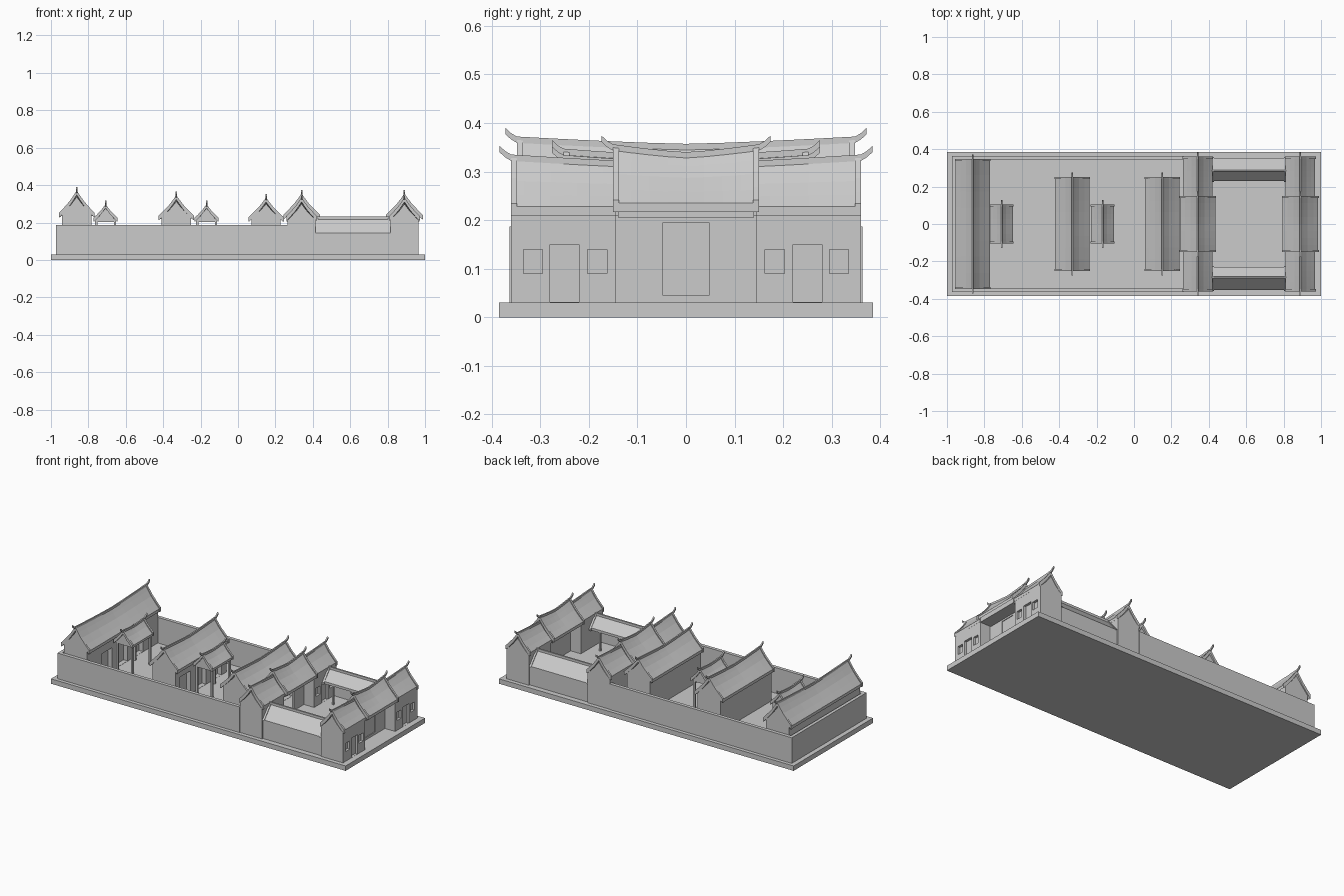
import bpy, bmesh

if "Cube" in bpy.data.objects:
    bpy.data.objects.remove(bpy.data.objects["Cube"])

mat = bpy.data.materials.new("stone_grey")
mat.diffuse_color = (0.6, 0.6, 0.6, 1)
mat.use_nodes = True
mat.node_tree.nodes["Principled BSDF"].inputs["Base Color"].default_value = mat.diffuse_color


def make(name, verts, faces):
    me = bpy.data.meshes.new(name)
    me.from_pydata(verts, [], faces)
    bm = bmesh.new()
    bm.from_mesh(me)
    bmesh.ops.recalc_face_normals(bm, faces=bm.faces)
    bm.to_mesh(me)
    bm.free()
    me.materials.append(mat)
    ob = bpy.data.objects.new(name, me)
    bpy.context.collection.objects.link(ob)
    return ob


def loft(name, rings):
    """Join equal closed rings and cap both ends."""
    n = len(rings[0])
    verts = [v for r in rings for v in r]
    faces = [tuple(range(n)), tuple(range(len(verts) - n, len(verts)))]
    for k in range(len(rings) - 1):
        a, b = k * n, (k + 1) * n
        faces += [(a + i, a + (i + 1) % n, b + (i + 1) % n, b + i) for i in range(n)]
    return make(name, verts, faces)


def box(name, x0, x1, y0, y1, z0, z1):
    return loft(name, [[(x0, y, z0), (x1, y, z0), (x1, y, z1), (x0, y, z1)] for y in (y0, y1)])


def slope(hw, eave, ridge):
    """Concave roof line from left eave to right eave, as (dx, z)."""
    h = ridge - eave
    half = [(hw, eave), (hw * 0.72, eave + h * 0.24), (hw * 0.4, eave + h * 0.53),
            (hw * 0.18, eave + h * 0.78)]
    return [(-d, z) for d, z in half] + [(0, ridge)] + [(d, z) for d, z in reversed(half)]


def roof(name, x, y0, y1, hw, eave, ridge, sag, mid=None, t=0.018, tips=(1, 1)):
    """Curved roof with gable rims and an upturned ridge bar; ridge is its end height."""
    mid = (y0 + y1) / 2 if mid is None else mid
    reach = max(abs(y0 - mid), abs(y1 - mid))

    def top(y):
        return ridge - sag * (1 - abs((y - mid) / reach) ** 1.3)

    def ring(y, up, down, w=hw):
        s = slope(w, eave, top(y))
        return [(x + d, y, z + up) for d, z in s] + [(x + d, y, z - down) for d, z in reversed(s)]

    steps = [y0 + (y1 - y0) * i / 8 for i in range(9)]
    loft(name + "_tiles", [ring(y, 0, t) for y in steps])
    for a, b, on in ((y0, y0 + 0.012, tips[0]), (y1 - 0.012, y1, tips[1])):
        if on:
            loft(name + "_gable_rim", [ring(a, 0.006, t, hw + 0.003), ring(b, 0.006, t, hw + 0.003)])
    # ridge bar
    pts = [(y, top(y)) for y in steps]
    if tips[0]:
        pts = [(y0 - 0.024, ridge + 0.018), (y0 - 0.012, ridge + 0.007)] + pts
    if tips[1]:
        pts += [(y1 + 0.012, ridge + 0.007), (y1 + 0.024, ridge + 0.018)]
    loft(name + "_ridge", [[(x - .004, y, z - .006), (x + .004, y, z - .006),
                            (x + .004, y, z + .007), (x - .004, y, z + .007)] for y, z in pts])


def body(name, x, y0, y1, w, z0, hw, eave, ridge, drop=0.012):
    """Walls with gables that follow the roof line."""
    s = [(d, z - drop) for d, z in slope(hw, eave, ridge) if abs(d) < w * 0.98]
    e = eave + (hw - w) * 0.8 - drop
    prof = [(-w, z0), (-w, e)] + s + [(w, e), (w, z0)]
    return loft(name, [[(x + d, y, z) for d, z in prof] for y in (y0, y1)])


def cut(target, name, *dims):
    c = box(name, *dims)
    c.hide_render = True
    c.hide_viewport = True
    c.display_type = 'WIRE'
    m = target.modifiers.new(name, 'BOOLEAN')
    m.operation = 'DIFFERENCE'
    m.solver = 'EXACT'
    m.object = c


# base and enclosing walls
box("base", -1, 1, -0.385, 0.385, 0, 0.03)
for s in (-1, 1):
    a, b = sorted((s * 0.342, s * 0.363))
    box("side_wall", -0.97, 0.265, a, b, 0.03, 0.187)
box("back_wall", -0.972, -0.952, -0.363, 0.363, 0.03, 0.187)

# gate buildings: two wings and a raised centre bay
for label, x in (("front_gate", 0.89), ("inner_gate", 0.34)):
    for s in (-1, 1):
        y0, y1 = sorted((s * 0.145, s * 0.36))
        wing = body(label + "_wing", x, y0, y1, 0.075, 0.03, 0.079, 0.222, 0.312)
        roof(label + "_wing", x, y0, y1, 0.079, 0.228, 0.328, 0.018, mid=0,
             tips=(s < 0, s > 0))
        # recessed windows and doors
        for nm, c, w, z0, z1 in (("window", 0.315, 0.02, 0.09, 0.14), ("window", 0.183, 0.02, 0.09, 0.14),
                                 ("door", 0.25, 0.03, 0.031, 0.15)):
            ya, yb = s * c - w, s * c + w
            cut(wing, nm + "_cutter", x + 0.06, x + 0.1, ya, yb, z0, z1)
    body(label + "_centre_gable", x, -0.14, 0.14, 0.08, 0.205, 0.095, 0.232, 0.335)
    roof(label + "_centre", x, -0.15, 0.15, 0.095, 0.235, 0.349, 0.016)
    # recessed wall, doorway and sill
    for s in (-1, 1):
        a, b = sorted((s * 0.047, s * 0.145))
        box(label + "_recess_wall", x - 0.006, x + 0.006, a, b, 0.03, 0.21)
    box(label + "_lintel", x - 0.006, x + 0.006, -0.047, 0.047, 0.195, 0.21)
    box(label + "_sill", x - 0.006, x + 0.006, -0.047, 0.047, 0.03, 0.045)
    if label == "front_gate":
        box("gate_door", x - 0.004, x + 0.002, -0.047, 0.047, 0.045, 0.195)

# side corridors around the front court
for s in (-1, 1):
    prof = [(0.352, 0.03), (0.352, 0.145), (0.285, 0.222), (0.23, 0.16), (0.23, 0.145),
            (0.335, 0.145), (0.335, 0.03)]
    loft("corridor", [[(x, s * y, z) for y, z in prof] for x in (0.415, 0.815)])
    for xa, xb in ((0.415, 0.427), (0.803, 0.815)):
        rim = [(0.357, 0.143), (0.285, 0.23), (0.224, 0.155), (0.224, 0.143)]
        loft("corridor_rim", [[(x, s * y, z) for y, z in rim] for x in (xa, xb)])
    loft("corridor_ridge", [[(x, s * 0.28, 0.215), (x, s * 0.29, 0.215), (x, s * 0.29, 0.231),
                             (x, s * 0.28, 0.231)] for x in (0.415, 0.815)])
    for x in (0.48, 0.615, 0.75):
        a, b = sorted((s * 0.235, s * 0.245))
        box("corridor_post", x - 0.005, x + 0.005, a, b, 0.03, 0.155)

# main halls
for label, x, hy, eave, ridge in (("first_hall", 0.15, 0.252, 0.222, 0.327),
                                  ("middle_hall", -0.33, 0.252, 0.23, 0.34),
                                  ("rear_hall", -0.862, 0.348, 0.245, 0.365)):
    hall = body(label, x, -hy + 0.006, hy - 0.006, 0.078, 0.03, 0.092, eave, ridge - 0.015)
    roof(label, x, -hy, hy, 0.092, eave, ridge, 0.015)
    cut(hall, label + "_door_cutter", x + 0.05, x + 0.1, -0.05, 0.05, 0.031, 0.17)
    for s in (-1, 1):
        cut(hall, label + "_bay_cutter", x + 0.05, x + 0.1, s * 0.15 - 0.05, s * 0.15 + 0.05, 0.031, 0.17)

# open pavilions
for x in (-0.708, -0.168):
    body("pavilion_gable", x, -0.095, 0.095, 0.055, 0.203, 0.063, 0.218, 0.288)
    roof("pavilion", x, -0.105, 0.105, 0.062, 0.218, 0.292, 0.008, t=0.014)
    for sx in (-1, 1):
        for y in (-0.085, 0.085):
            cx = x + sx * 0.05
            box("pavilion_post", cx - 0.006, cx + 0.006, y - 0.006, y + 0.006, 0.03, 0.207)
